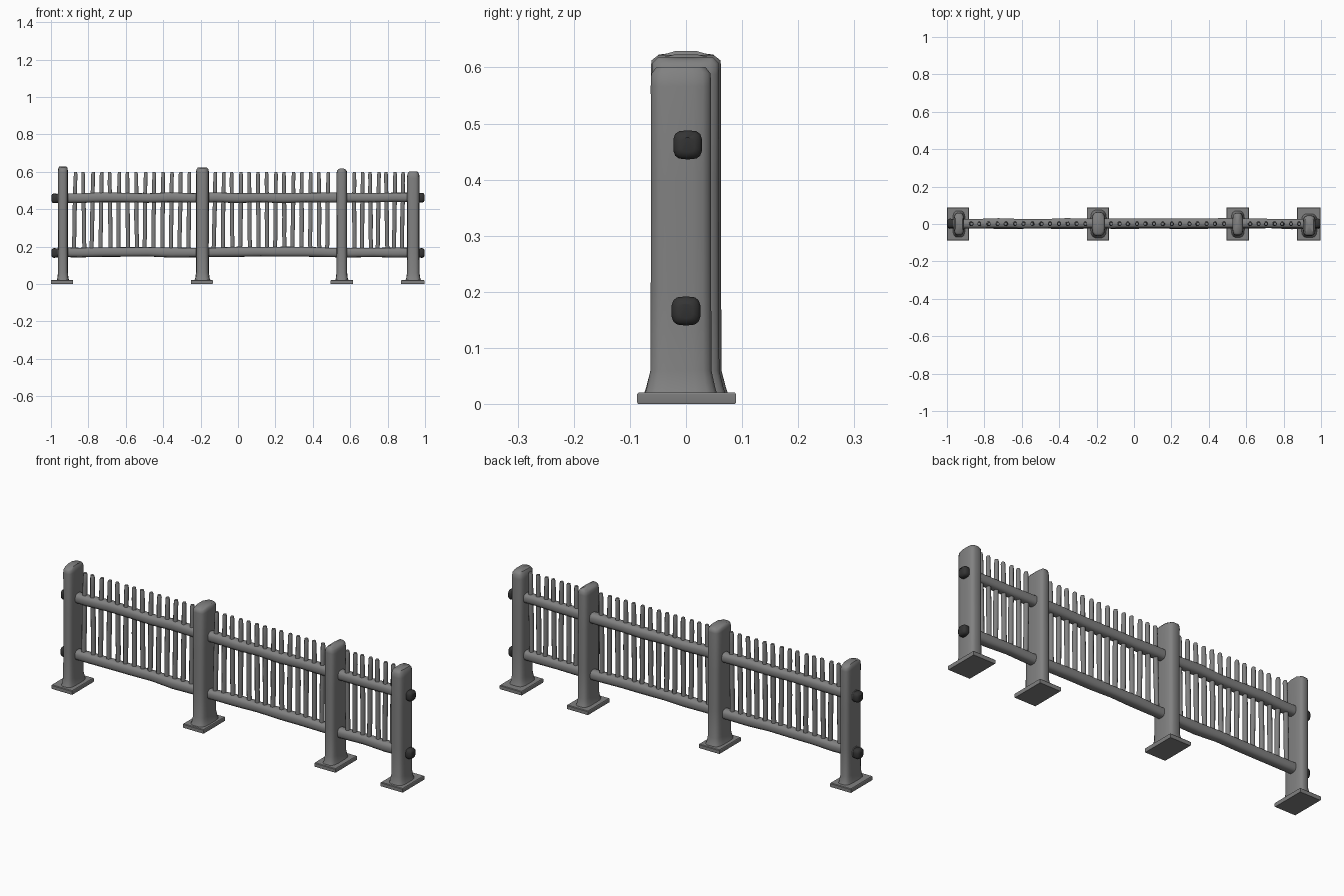
import bpy, bmesh, math, random
from mathutils import Vector

if "Cube" in bpy.data.objects:
    bpy.data.objects.remove(bpy.data.objects["Cube"])
random.seed(4)


def mat(name, c):
    m = bpy.data.materials.new(name)
    m.diffuse_color = (c, c, c, 1)
    m.use_nodes = True
    m.node_tree.nodes["Principled BSDF"].inputs["Base Color"].default_value = m.diffuse_color
    return m


WOOD = mat("weathered grey", 0.22)
DARK = mat("dark end grain", 0.035)


def outline(n, a, b, p):
    """Superellipse outline; p = 2 is an ellipse, larger is squarer."""
    pts = []
    for i in range(n):
        t = 2 * math.pi * (i + 0.5) / n
        c, s = math.cos(t), math.sin(t)
        pts.append((a * math.copysign(abs(c) ** (2 / p), c),
                    b * math.copysign(abs(s) ** (2 / p), s)))
    return pts


def loft(name, rings, material, angle=40):
    """Skin a list of vertex rings and cap both ends."""
    bm = bmesh.new()
    vs = [[bm.verts.new(v) for v in r] for r in rings]
    n = len(vs[0])
    for lo, hi in zip(vs, vs[1:]):
        for i in range(n):
            j = (i + 1) % n
            bm.faces.new((lo[i], lo[j], hi[j], hi[i]))
    for r in (vs[0], vs[-1]):
        c = bm.verts.new(sum((v.co for v in r), Vector()) / n)
        if r is vs[-1]:
            c.co.z = max(c.co.z, max(v.co.z for v in r))
        for i in range(n):
            bm.faces.new((r[i], r[(i + 1) % n], c))
    bmesh.ops.recalc_face_normals(bm, faces=bm.faces)
    me = bpy.data.meshes.new(name)
    bm.to_mesh(me)
    bm.free()
    me.materials.append(material)
    ob = bpy.data.objects.new(name, me)
    bpy.context.collection.objects.link(ob)
    bpy.ops.object.select_all(action='DESELECT')
    bpy.context.view_layer.objects.active = ob
    ob.select_set(True)
    bpy.ops.object.shade_smooth_by_angle(angle=math.radians(angle))
    return ob


def post(i, x, hx, y0, y1, top, drop_x, drop_y):
    """Broad rounded post, flared foot, crowned top."""
    cy, hy = (y0 + y1) / 2, (y1 - y0) / 2
    prof = [(0.015, 1.3, 1.2), (0.03, 1.12, 1.12), (0.06, 1, 1), (0.2, 0.97, 0.99),
            (0.4, 0.98, 0.98), (top - 0.035, 1, 0.99), (top - 0.012, 0.93, 0.97), (top, 0.7, 0.8)]
    rings = []
    for k, (z, sx, sy) in enumerate(prof):
        f = max(0, k - 4) / 3
        rings.append([(x + px, cy + py,
                       z - f * (drop_x * abs(px) / hx + drop_y * abs(py) / hy))
                      for px, py in outline(16, hx * sx, hy * sy, 3.6)])
    loft(f"post_{i}", rings, WOOD, 50)


def foot(i, x0, x1):
    """Flat plate under a post."""
    x, h = (x0 + x1) / 2, (x1 - x0) / 2
    sq = [(-1, -1), (1, -1), (1, 1), (-1, 1)]
    rings = [[(x + a * h * s, 0.001 + b * 0.088 * s, z) for a, b in sq]
             for z, s in ((0, 0.98), (0.003, 1), (0.018, 1), (0.021, 0.97))]
    loft(f"foot_plate_{i}", rings, WOOD, 30)


# posts: centre, half width, y range, top, crown drops
posts = [(-0.936, 0.027, -0.061, 0.061, 0.641, 0.008, 0.02),
         (-0.19, 0.035, -0.064, 0.064, 0.642, 0.018, 0.02),
         (0.555, 0.029, -0.062, 0.060, 0.630, 0.022, 0.006),
         (0.937, 0.034, -0.064, 0.046, 0.602, 0.001, 0.001)]
plates = [(-1.0, -0.882), (-0.252, -0.135), (0.495, 0.615), (0.872, 0.997)]
for i, (p, f) in enumerate(zip(posts, plates), 1):
    post(i, *p)
    foot(i, *f)


# round rails running through all posts
def x_ring(x, y, z, r, p=2.6, n=14):
    return [(x, y + a, z + b) for a, b in outline(n, r, r, p)]


for name, z, y in (("upper", 0.462, 0.003), ("lower", 0.17, 0.0)):
    steps = [-0.965 + 1.93 * k / 16 for k in range(17)]
    rings = [x_ring(x, y + random.uniform(-.002, .002), z + random.uniform(-.003, .003),
                    0.026 + random.uniform(-.0015, .0015)) for x in steps]
    loft(f"{name}_rail", rings, WOOD, 60)
    # dark rail ends poking out past the outer posts
    for side, s in (("left", -1), ("right", 1)):
        zz = z - 0.004 if (side, name) != ("right", "upper") else z
        rings = [x_ring(s * x, y, zz, r, 3.2)
                 for x, r in ((0.955, 0.022), (0.972, 0.025), (0.985, 0.026), (0.994, 0.022), (0.998, 0.013))]
        loft(f"{name}_rail_end_{side}", rings, DARK, 60)


# thin, slightly crooked pickets between the posts
k = 0
for x0, x1, n in ((-0.872, -0.262, 14), (-0.125, 0.48, 14), (0.622, 0.88, 7)):
    for i in range(n):
        k += 1
        x = x0 + (x1 - x0) * i / (n - 1)
        lean = random.uniform(-.004, .004)
        rings = []
        for z, s in ((0.165, 1), (0.26, 1), (0.36, 1.05), (0.46, 1), (0.54, 0.95), (0.588, 0.9), (0.598, 0.7)):
            r = 0.0115 * s
            dx = lean * (z - 0.4) / 0.2 + random.uniform(-.0012, .0012)
            rings.append([(x + dx + a, 0.001 + b, z) for a, b in outline(8, r, r * 1.05, 2.2)])
        loft(f"picket_{k}", rings, WOOD, 55)
